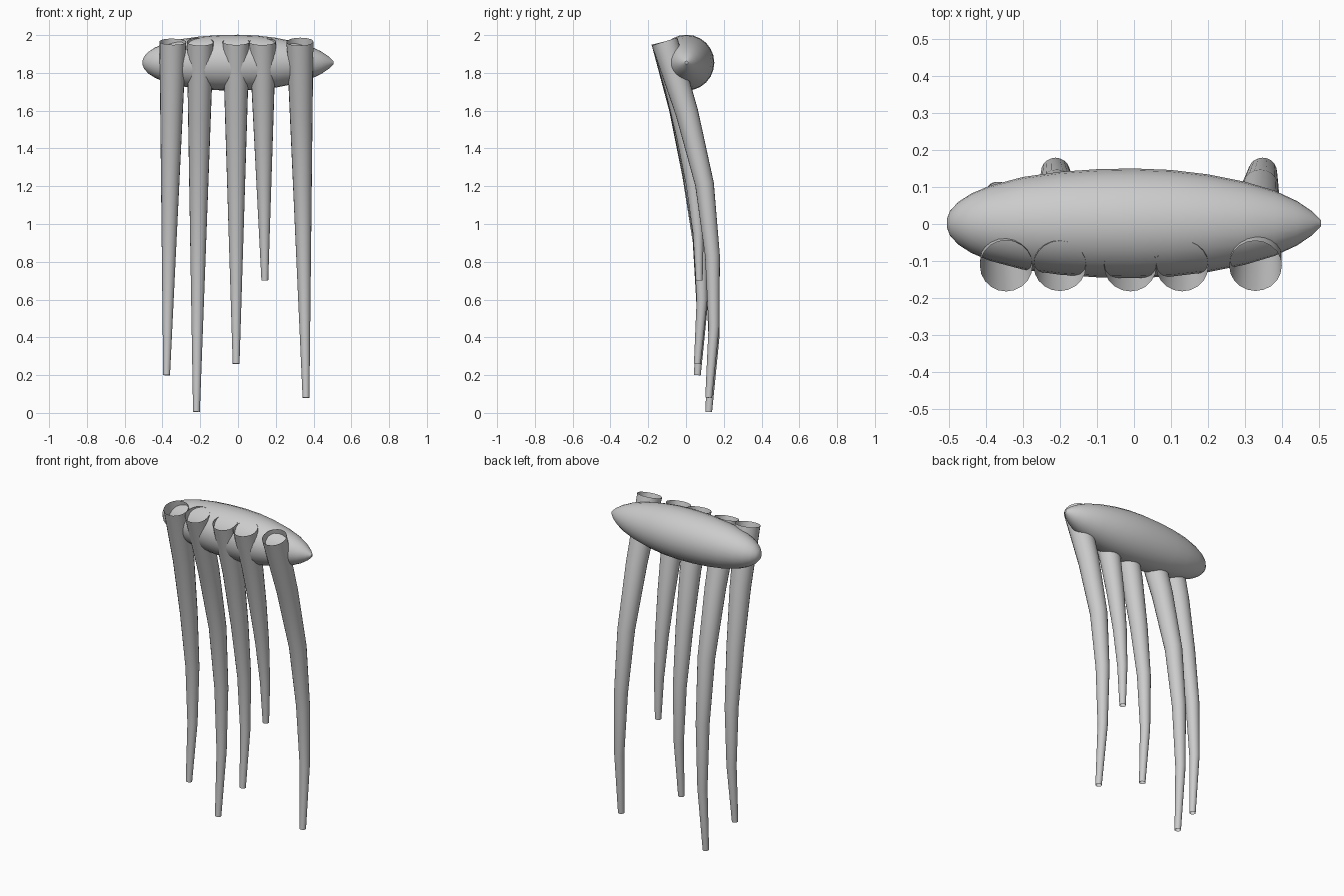
import bpy
import bmesh
import math
from mathutils import Matrix, Vector

cube = bpy.data.objects.get("Cube")
if cube:
    bpy.data.objects.remove(cube, do_unlink=True)

grey = bpy.data.materials.new("plain_grey")
grey.use_nodes = True
colour = (0.6, 0.6, 0.6, 1)
grey.diffuse_color = colour
grey.node_tree.nodes["Principled BSDF"].inputs["Base Color"].default_value = colour


def skin_rings(name, rings, closed_tips=False):
    """Bridge rings of points into one mesh object."""
    bm = bmesh.new()
    loops = [[bm.verts.new(p) for p in ring] for ring in rings]
    for a, b in zip(loops, loops[1:]):
        n = len(a)
        for i in range(n):
            j = (i + 1) % n
            bm.faces.new((a[i], a[j], b[j], b[i]))
    if closed_tips:
        bm.faces.new(loops[0])
        bm.faces.new(loops[-1])
    bmesh.ops.recalc_face_normals(bm, faces=bm.faces)
    mesh = bpy.data.meshes.new(name)
    bm.to_mesh(mesh)
    bm.free()
    mesh.materials.append(grey)
    obj = bpy.data.objects.new(name, mesh)
    bpy.context.collection.objects.link(obj)
    bpy.ops.object.select_all(action="DESELECT")
    obj.select_set(True)
    bpy.context.view_layer.objects.active = obj
    bpy.ops.object.shade_smooth_by_angle(angle=math.radians(30))
    return obj


def ring(centre, radius, sides, u, v):
    steps = [2 * math.pi * i / sides for i in range(sides)]
    return [centre + radius * (math.cos(t) * u + math.sin(t) * v) for t in steps]


# Spindle body: blunt on one end, pointed on the other (x, radius)
profile = [(-0.505, 0.012), (-0.497, 0.033), (-0.475, 0.057), (-0.44, 0.08),
           (-0.39, 0.101), (-0.3, 0.125), (-0.2, 0.139), (-0.1, 0.146),
           (0, 0.148), (0.1, 0.144), (0.2, 0.132), (0.3, 0.112),
           (0.38, 0.088), (0.44, 0.06), (0.48, 0.033), (0.505, 0.008)]
Y, Z = Vector((0, 1, 0)), Vector((0, 0, 1))
skin_rings("body", [ring(Vector((x, 0.002, 1.854)), r, 24, Y, Z)
                    for x, r in profile], closed_tips=True)

# Hanging tapered tubes, open at both ends: bends as (y) at even steps down
long_bend = (-0.113, 0.005, 0.098, 0.14, 0.148, 0.12)
mid_bend = (-0.113, -0.03, 0.03, 0.075, 0.085, 0.06)
short_bend = (-0.113, -0.05, 0, 0.04, 0.065, 0.07)
tubes = [("outer_right_tube", -0.345, -0.378, 0.2, mid_bend),
         ("inner_right_tube", -0.2, -0.22, 0.005, long_bend),
         ("middle_tube", -0.01, -0.01, 0.26, mid_bend),
         ("inner_left_tube", 0.13, 0.142, 0.7, short_bend),
         ("outer_left_tube", 0.328, 0.36, 0.08, long_bend)]
TOP = 1.965


def tube(name, x_top, x_low, z_low, bend):
    last = len(bend) - 1
    path = [Vector((x_top + (x_low - x_top) * i / last, y,
                    TOP + (z_low - TOP) * i / last)) for i, y in enumerate(bend)]
    rings = []
    for i, p in enumerate(path):
        direction = (path[min(i + 1, last)] - path[max(i - 1, 0)]).normalized()
        u = Vector((1, 0, 0))
        u = (u - direction * u.dot(direction)).normalized()
        rings.append(ring(p, 0.071 - 0.053 * i / last, 20, u, direction.cross(u)))
    skin_rings(name, rings)


for spec in tubes:
    tube(*spec)
